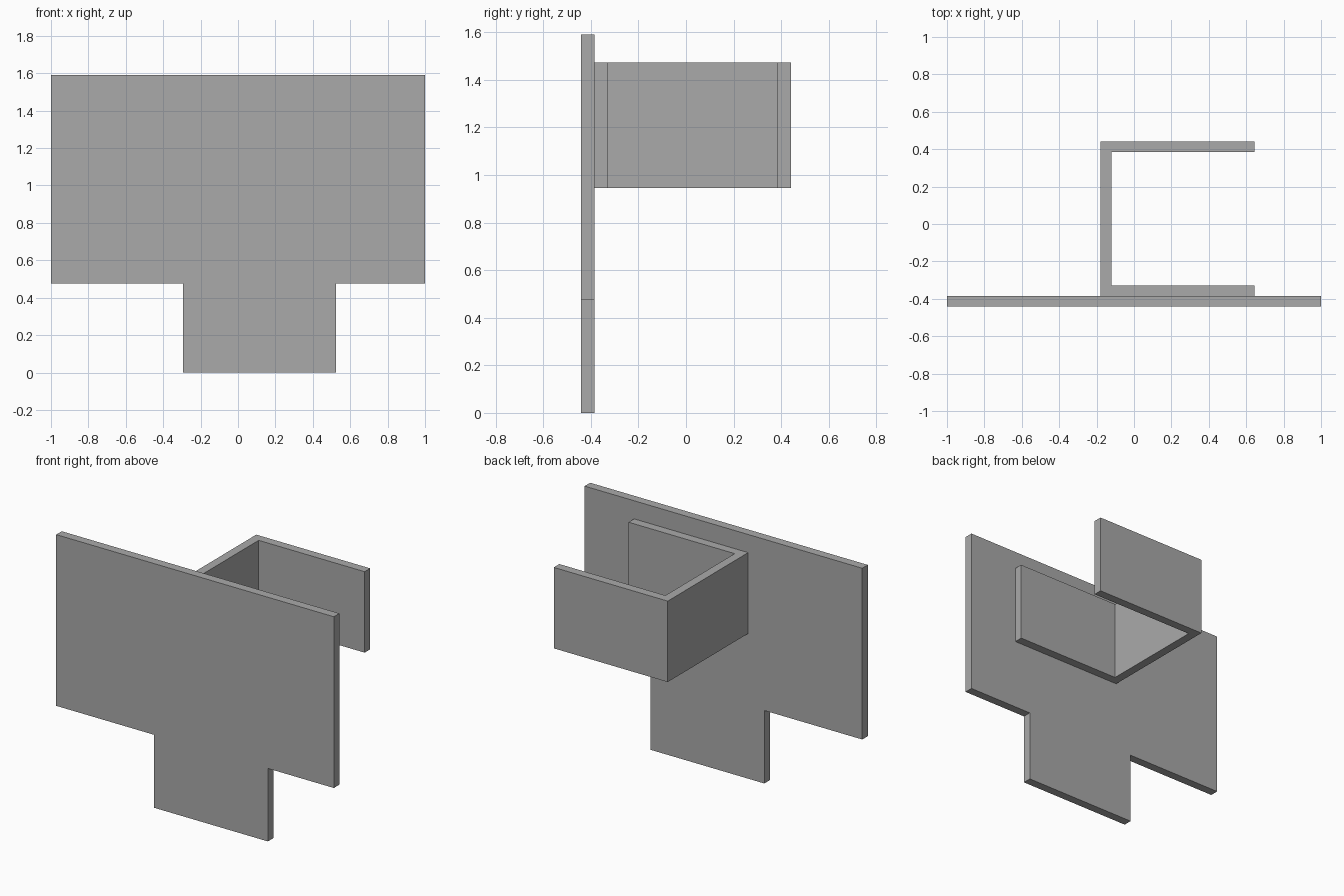
import bpy
import bmesh

if "Cube" in bpy.data.objects:
    bpy.data.objects.remove(bpy.data.objects["Cube"])

grey = bpy.data.materials.new("plain grey")
grey.diffuse_color = (0.4, 0.4, 0.4, 1)
grey.use_nodes = True
grey.node_tree.nodes["Principled BSDF"].inputs["Base Color"].default_value = grey.diffuse_color


def extrude_outline(name, points, direction):
    """Extrude a closed planar outline along a direction into a solid."""
    bm = bmesh.new()
    face = bm.faces.new([bm.verts.new(p) for p in points])
    result = bmesh.ops.extrude_face_region(bm, geom=[face], use_keep_orig=True)
    moved = [g for g in result["geom"] if isinstance(g, bmesh.types.BMVert)]
    bmesh.ops.translate(bm, verts=moved, vec=direction)
    bmesh.ops.recalc_face_normals(bm, faces=bm.faces)
    mesh = bpy.data.meshes.new(name)
    bm.to_mesh(mesh)
    bm.free()
    mesh.materials.append(grey)
    obj = bpy.data.objects.new(name, mesh)
    bpy.context.collection.objects.link(obj)
    return obj


T = 0.057                       # sheet thickness
FRONT, BACK = -0.442, 0.442     # overall depth
JOIN = FRONT + T                # where bracket meets plate

# T-shaped front plate with an off-centre tab
plate = [(-1, 1.59), (-1, 0.475), (-0.295, 0.475), (-0.295, 0),
         (0.525, 0), (0.525, 0.475), (1, 0.475), (1, 1.59)]
extrude_outline("front_plate", [(x, FRONT, z) for x, z in plate], (0, T, 0))

# U-shaped bracket on the back, open towards +x
L, R = -0.178, 0.643
bracket = [(L, JOIN), (R, JOIN), (R, JOIN + T), (L + T, JOIN + T),
           (L + T, BACK - T), (R, BACK - T), (R, BACK), (L, BACK)]
extrude_outline("back_bracket", [(x, y, 0.945) for x, y in bracket], (0, 0, 0.527))
